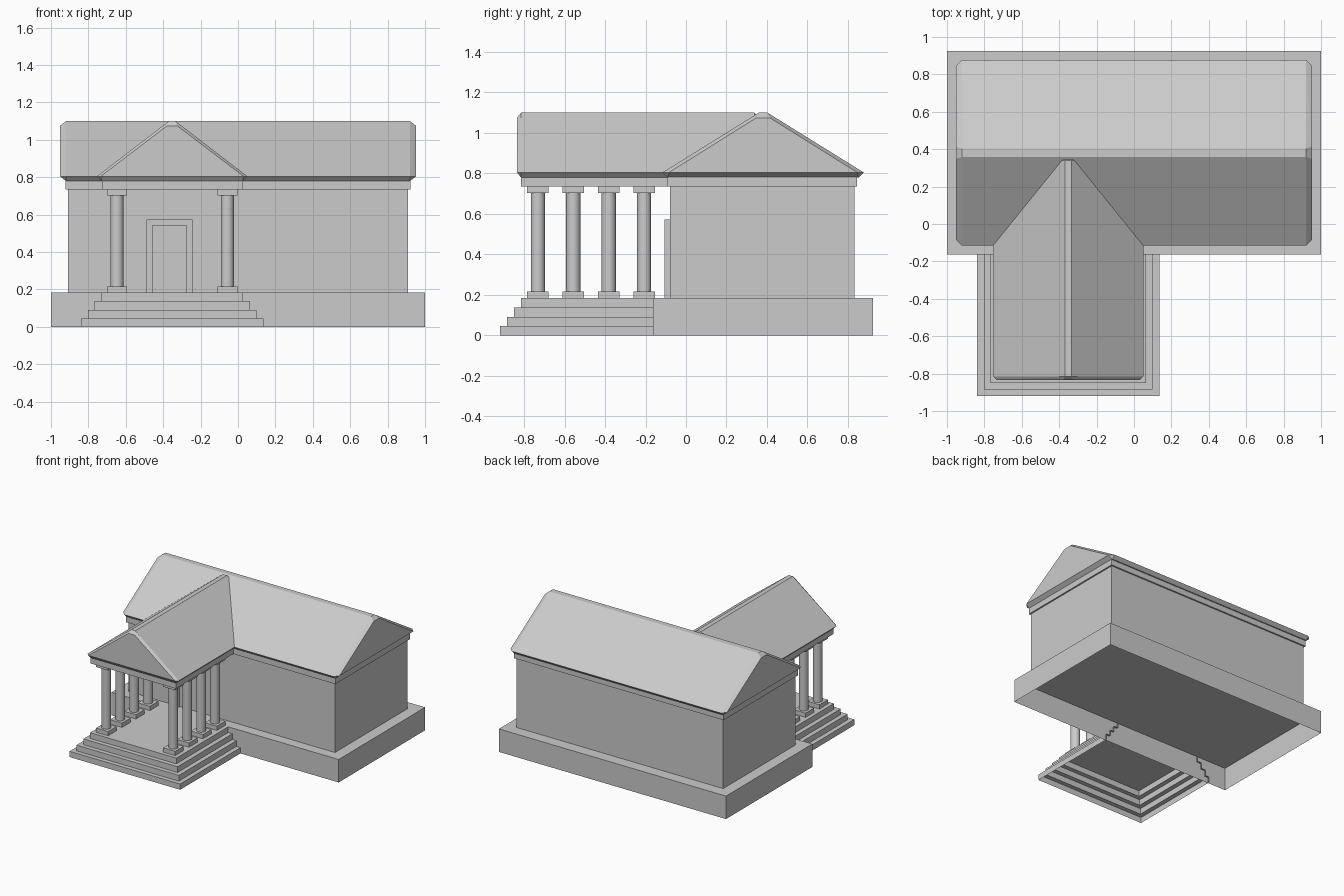
import bpy, bmesh
from mathutils import Matrix, Vector

cube = bpy.data.objects.get("Cube")
if cube:
    bpy.data.objects.remove(cube, do_unlink=True)

stone = bpy.data.materials.new("pale_grey_stone")
stone.use_nodes = True
GREY = (0.6, 0.6, 0.6, 1)
stone.diffuse_color = GREY
stone.node_tree.nodes["Principled BSDF"].inputs["Base Color"].default_value = GREY


def finish(name, bm, matrix=None):
    """Turn a bmesh into a named stone object."""
    if matrix:
        bm.transform(matrix)
    mesh = bpy.data.meshes.new(name)
    bm.to_mesh(mesh)
    bm.free()
    mesh.materials.append(stone)
    obj = bpy.data.objects.new(name, mesh)
    bpy.context.collection.objects.link(obj)
    return obj


def add_box(bm, x, y, z):
    """Add a box given its (low, high) range on each axis."""
    size = [b - a for a, b in (x, y, z)]
    mid = [(a + b) / 2 for a, b in (x, y, z)]
    m = Matrix.Translation(mid) @ Matrix.Diagonal((*size, 1))
    return bmesh.ops.create_cube(bm, size=1, matrix=m)["verts"]


def box(name, x, y, z, open_bottom=False):
    bm = bmesh.new()
    add_box(bm, x, y, z)
    if open_bottom:
        low = [f for f in bm.faces if f.normal.z < -0.9]
        bmesh.ops.delete(bm, geom=low, context="FACES_ONLY")
    return finish(name, bm)


def roof(name, half_len, half_width, ridge, cut, matrix):
    """Gabled roof along local x with chamfered edges, as a hull."""
    bm = bmesh.new()
    eave, top = 0.805, 1.1
    for sx in (-1, 1):
        for sy in (-1, 1):
            inner, outer = sx * (half_len - cut), sx * half_len
            for p in ((inner, sy * half_width, eave),
                      (inner, sy * (half_width - 0.025), 0.78),
                      (inner, sy * ridge, top),
                      (outer, sy * (half_width - cut), eave),
                      (outer, sy * ridge * 1.5, top - 0.025)):
                bm.verts.new(p)
    bmesh.ops.convex_hull(bm, input=bm.verts[:])
    bmesh.ops.dissolve_limit(bm, angle_limit=0.02, verts=bm.verts[:], edges=bm.edges[:])
    bmesh.ops.recalc_face_normals(bm, faces=bm.faces[:])
    return finish(name, bm, matrix)


def frame(name, width, low, high, matrix, door=False):
    """Raised surround in the local xz plane, projecting along -y."""
    t, depth, h = 0.032, 0.027, width / 2
    bm = bmesh.new()
    if door:
        path = [(-h, low), (-h, high), (h, high), (h, low),
                (h - t, low), (h - t, high - t), (t - h, high - t), (t - h, low)]
        bm.faces.new([bm.verts.new((x, 0, z)) for x, z in path])
    else:
        corners = [(-h, low), (h, low), (h, high), (-h, high)]
        pane = bm.faces.new([bm.verts.new((x, 0, z)) for x, z in corners])
        bmesh.ops.inset_region(bm, faces=[pane], thickness=t, use_even_offset=True)
        bmesh.ops.delete(bm, geom=[pane], context="FACES_ONLY")
    new = bmesh.ops.extrude_face_region(bm, geom=bm.faces[:])["geom"]
    moved = [v for v in new if isinstance(v, bmesh.types.BMVert)]
    bmesh.ops.translate(bm, verts=moved, vec=Vector((0, -depth, 0)))
    bmesh.ops.recalc_face_normals(bm, faces=bm.faces[:])
    return finish(name, bm, matrix)


def place(x, y, degrees=0):
    return Matrix.Translation((x, y, 0)) @ Matrix.Rotation(degrees * 3.14159265 / 180, 4, "Z")


PORCH_X = -0.352
FLOOR = 0.183

# Main hall
box("hall_base", (-1, 1), (-0.162, 0.925), (0, FLOOR), open_bottom=True)
box("hall_walls", (-0.91, 0.91), (-0.08, 0.832), (FLOOR, 0.735))
box("hall_cornice", (-0.922, 0.922), (-0.092, 0.844), (0.735, 0.785))
roof("hall_roof", 0.952, 0.497, 0.022, 0.032, place(0, 0.381))

# Stepped porch platform, an open shell of risers and treads
bm = bmesh.new()
paths = []
for i in range(4):
    half, front = 0.487 - 0.036 * i, -0.92 + 0.035 * i
    for z in (FLOOR * i / 4, FLOOR * (i + 1) / 4):
        plan = [(-half, -0.15), (-half, front), (half, front), (half, -0.15)]
        paths.append([bm.verts.new((PORCH_X + x, y, z)) for x, y in plan])
for lower, upper in zip(paths, paths[1:]):
    for k in range(3):
        bm.faces.new((lower[k], lower[k + 1], upper[k + 1], upper[k]))
bm.faces.new(paths[-1])
bmesh.ops.recalc_face_normals(bm, faces=bm.faces[:])
finish("porch_steps", bm)

# Porch beam and roof
box("porch_beam", (PORCH_X - 0.375, PORCH_X + 0.375), (-0.815, -0.08), (0.735, 0.785))
roof("porch_roof", 0.597, 0.402, 0.018, 0.02, place(PORCH_X, -0.238, 90))

# Two rows of columns with square bases and capitals
for side, sx in (("right", -1), ("left", 1)):
    for i in range(4):
        x, y = PORCH_X + sx * 0.295, -0.732 + 0.175 * i
        bm = bmesh.new()
        for z in ((FLOOR, 0.217), (0.703, 0.735)):
            add_box(bm, (x - 0.053, x + 0.053), (y - 0.053, y + 0.053), z)
        bmesh.ops.create_cone(bm, segments=32, radius1=0.035, radius2=0.035, depth=0.486,
                              matrix=Matrix.Translation((x, y, 0.46)))
        column = finish(f"{side}_column_{i + 1}", bm)
        bpy.ops.object.select_all(action="DESELECT")
        column.select_set(True)
        bpy.context.view_layer.objects.active = column
        bpy.ops.object.shade_smooth_by_angle()

# Door and window surrounds
frame("door_frame", 0.245, FLOOR, 0.573, place(-0.367, -0.08), door=True)
frame("back_window_frame", 0.245, 0.317, 0.573, place(-0.367, 0.832, 180))
frame("left_window_frame", 0.375, 0.317, 0.573, place(0.91, 0.387, 90))
frame("right_window_frame", 0.375, 0.317, 0.573, place(-0.91, 0.387, -90))
